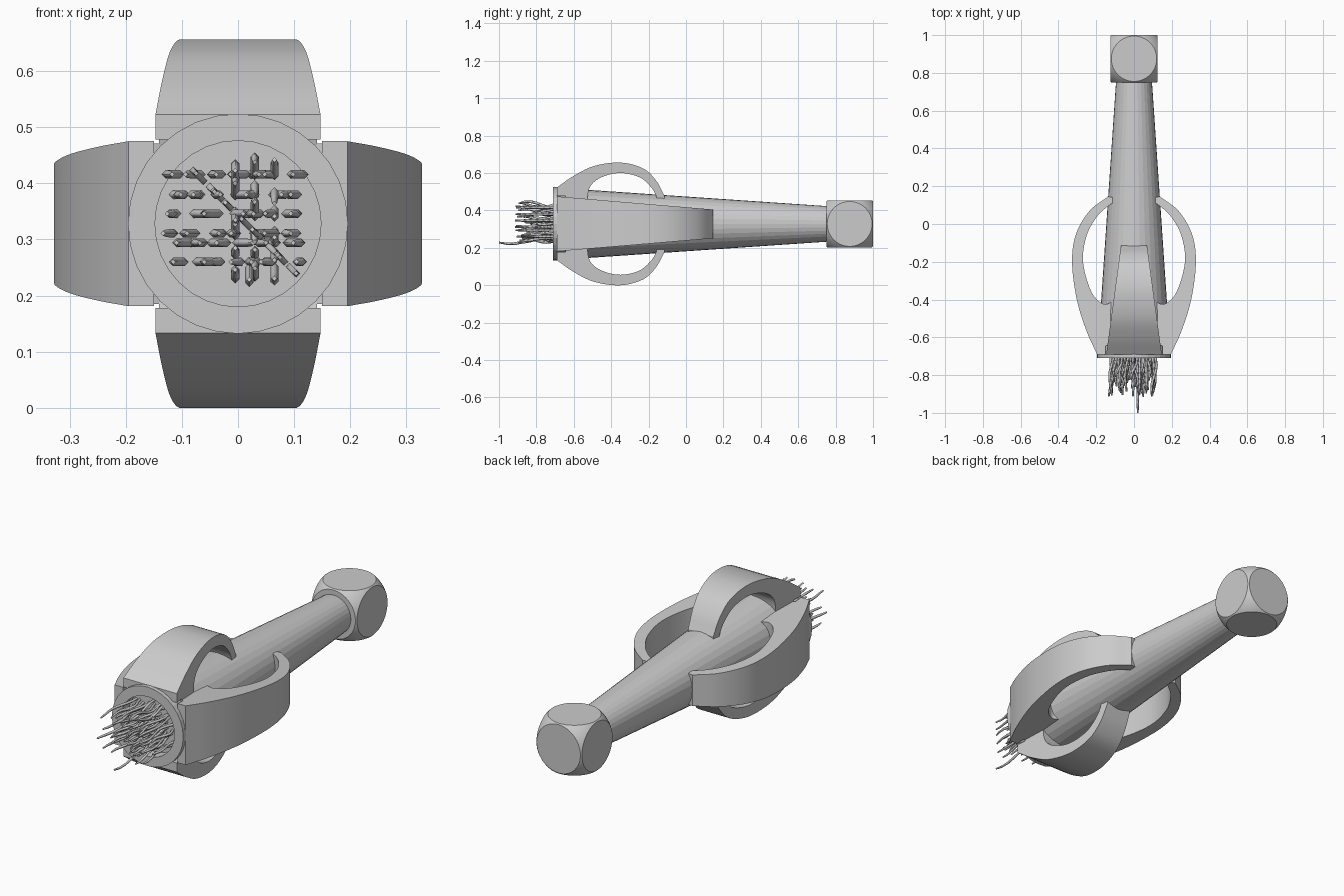
import bpy, bmesh, math, random
from mathutils import Vector

if "Cube" in bpy.data.objects:
    bpy.data.objects.remove(bpy.data.objects["Cube"])

random.seed(4)
CZ = 0.328  # height of the long axis


def make(name, verts, faces, smooth=False):
    me = bpy.data.meshes.new(name)
    me.from_pydata(verts, [], faces)
    bm = bmesh.new()
    bm.from_mesh(me)
    bmesh.ops.remove_doubles(bm, verts=bm.verts, dist=1e-5)
    bmesh.ops.recalc_face_normals(bm, faces=bm.faces)
    bm.to_mesh(me)
    bm.free()
    ob = bpy.data.objects.new(name, me)
    bpy.context.collection.objects.link(ob)
    return ob


def smooth_path(pts, n=5):
    """Catmull-Rom curve through 2D points."""
    p = [Vector(q) for q in pts]
    p = [2 * p[0] - p[1]] + p + [2 * p[-1] - p[-2]]
    out = []
    for i in range(1, len(p) - 2):
        a, b, c, d = p[i - 1:i + 3]
        for k in range(n):
            t = k / n
            out.append(0.5 * (2 * b + (c - a) * t + (2 * a - 5 * b + 4 * c - d) * t * t
                              + (3 * b - a - 3 * c + d) * t ** 3))
    return out + [p[-2]]


# tapered shaft with front rim and recess, turned about the y axis
profile = [(0, .77), (.094, .77), (.193, -.685), (.196, -.685), (.196, -.71),
           (.148, -.71), (.148, -.65), (0, -.65)]
N = 32
verts = [(r * math.cos(2 * math.pi * k / N), y, CZ + r * math.sin(2 * math.pi * k / N))
         for r, y in profile for k in range(N)]
faces = [(i * N + k, i * N + (k + 1) % N, (i + 1) * N + (k + 1) % N, (i + 1) * N + k)
         for i in range(len(profile) - 1) for k in range(N)]
make("shaft", verts, faces)

# end knob: cube with corners trimmed by a sphere
bpy.ops.mesh.primitive_uv_sphere_add(segments=64, ring_count=32, radius=.1735, location=(0, .875, CZ))
ball = bpy.context.object
ball.name = "knob_cutter"
bpy.ops.mesh.primitive_cube_add(size=.25, location=(0, .875, CZ))
knob = bpy.context.object
knob.name = "end_knob"
mod = knob.modifiers.new("trim", 'BOOLEAN')
mod.operation = 'INTERSECT'
mod.solver = 'EXACT'
mod.object = ball
bpy.ops.object.modifier_apply(modifier="trim")
bpy.data.objects.remove(ball)
bpy.ops.object.shade_smooth_by_angle(angle=math.radians(20))


# arched handles around the front: (y, distance from axis) profiles, tapering in width
def arch(name, angle, outer, hole, w_end):
    out, inn = smooth_path(outer), smooth_path(hole)
    y0, y1 = outer[0][0], outer[-1][0]
    loop = [tuple(p) for p in out] + [(y1 - .005, .09)] + [tuple(p) for p in reversed(inn)]
    loop += [(-.63, .09), (-.645, .15), (y0, .15)]
    n = len(loop)
    ca, sa = math.cos(angle), math.sin(angle)
    vs = []
    for s in (-1, 1):
        for y, r in loop:
            w = s * (.147 + (w_end - .147) * (y - y0) / (y1 - y0))
            vs.append((r * ca - w * sa, y, CZ + r * sa + w * ca))
    fs = [tuple(range(n)), tuple(range(n, 2 * n))]
    fs += [(i, (i + 1) % n, n + (i + 1) % n, n + i) for i in range(n)]
    ob = make(name, vs, fs)
    bpy.context.view_layer.objects.active = ob
    bpy.ops.object.select_all(action='DESELECT')
    ob.select_set(True)
    bpy.ops.object.shade_smooth_by_angle(angle=math.radians(25))


side_outer = [(-.69, .195), (-.57, .25), (-.4, .303), (-.2, .328), (-.05, .306), (.07, .235), (.145, .138)]
side_hole = [(-.39, .09), (-.425, .157), (-.36, .225), (-.2, .27), (-.06, .25), (.04, .195), (.1, .13), (.12, .09)]
top_outer = [(-.69, .195), (-.6, .257), (-.49, .31), (-.35, .328), (-.23, .297), (-.16, .232), (-.115, .15)]
top_hole = [(-.53, .09), (-.515, .195), (-.45, .25), (-.35, .272), (-.25, .25), (-.19, .2), (-.16, .15), (-.15, .09)]
arch("right_arch", 0, side_outer, side_hole, .077)
arch("left_arch", math.pi, side_outer, side_hole, .077)
arch("top_arch", math.pi / 2, top_outer, top_hole, .069)
arch("bottom_arch", -math.pi / 2, top_outer, top_hole, .069)

# wavy bristles, all in one curve object
cu = bpy.data.curves.new("bristles", 'CURVE')
cu.dimensions = '3D'
cu.bevel_depth = .0075
cu.bevel_resolution = 0
cu.use_fill_caps = True


def bristle(x, z, angle, tip):
    amp = random.uniform(.006, .014)
    ph = random.uniform(0, 6.28)
    lean = random.uniform(-.018, .018)
    sp = cu.splines.new('POLY')
    sp.points.add(8)
    for i, p in enumerate(sp.points):
        t = i / 8
        d = amp * math.sin(ph + t * 6.5) + lean * t
        p.co = (x + d * math.cos(angle), -.65 + t * (tip + .65), z + d * math.sin(angle), 1)
        p.radius = 1 if t < .8 else 1 - 2 * (t - .8)


for dz in (.088, .052, .018, -.017, -.034, -.068):
    for k in range(7):
        x = -.105 + .035 * k + random.uniform(-.01, .01)
        bristle(x, CZ + dz, 0, random.uniform(-.92, -.8))
for x in (-.005, .03, .065):
    for k in range(6):
        bristle(x, CZ - .09 + .037 * k, math.pi / 2, random.uniform(-.93, -.82))
for k in range(8):
    d = -.08 + .023 * k
    bristle(d + .015, CZ - d, -math.pi / 4, random.uniform(-.92, -.82))
bristle(.02, CZ - .09, math.pi / 2, -1.0)
tuft = bpy.data.objects.new("bristles", cu)
bpy.context.collection.objects.link(tuft)
